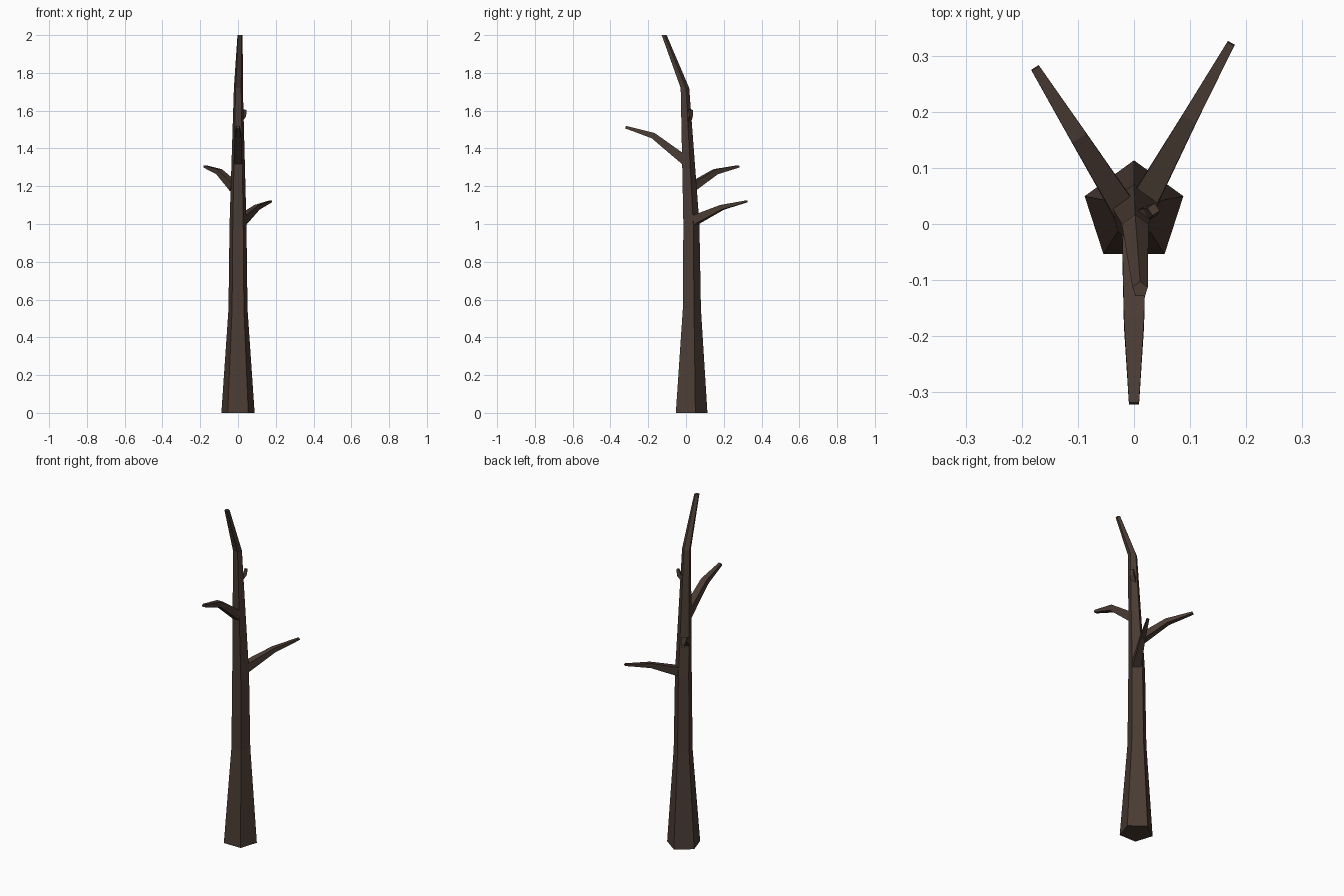
import bpy, bmesh, math
from mathutils import Vector

if "Cube" in bpy.data.objects:
    bpy.data.objects.remove(bpy.data.objects["Cube"])

bark = bpy.data.materials.new("bark")
bark.diffuse_color = (0.07, 0.045, 0.034, 1)
bark.use_nodes = True
bark.node_tree.nodes["Principled BSDF"].inputs["Base Color"].default_value = bark.diffuse_color


def make_tube(name, rings):
    """Bridge a list of point rings into a closed, flat-shaded tube."""
    bm = bmesh.new()
    loops = [[bm.verts.new(p) for p in ring] for ring in rings]
    n = len(loops[0])
    for a, b in zip(loops, loops[1:]):
        for i in range(n):
            j = (i + 1) % n
            bm.faces.new((a[i], a[j], b[j], b[i]))
    bm.faces.new(loops[0][::-1])
    bm.faces.new(loops[-1])
    bmesh.ops.recalc_face_normals(bm, faces=bm.faces)
    me = bpy.data.meshes.new(name)
    bm.to_mesh(me)
    bm.free()
    me.materials.append(bark)
    ob = bpy.data.objects.new(name, me)
    bpy.context.collection.objects.link(ob)


def branch(name, path, sides=4):
    """Tapered limb along (x, y, z, half width, half height) points."""
    pts = [Vector(p[:3]) for p in path]
    rings = []
    for i, p in enumerate(path):
        d = (pts[min(i + 1, len(pts) - 1)] - pts[max(i - 1, 0)]).normalized()
        side = d.cross(Vector((0, 0, 1))).normalized()
        up = side.cross(d)
        k = math.sqrt(2)
        angles = [math.pi / sides + math.tau * s / sides for s in range(sides)]
        rings.append([pts[i] + side * (k * p[3] * math.cos(a)) + up * (k * p[4] * math.sin(a))
                      for a in angles])
    make_tube(name, rings)


# Five-sided trunk: flared foot, slim stem, tip bent forward (x, y, z, radius)
trunk = [(0, 0.021, 0, 0.0925), (0, 0.026, 0.55, 0.053), (0, 0.024, 1.0, 0.047),
         (0.002, -0.008, 1.72, 0.025), (0.011, -0.117, 2.0, 0.0145)]
make_tube("trunk", [[(x + r * math.cos(math.pi / 2 + math.tau * i / 5),
                      y + r * math.sin(math.pi / 2 + math.tau * i / 5), z) for i in range(5)]
                    for x, y, z, r in trunk])

# Bare branches, rooted inside the trunk
branch("front_branch", [(0, 0.01, 1.325, 0.022, 0.026), (0, -0.174, 1.468, 0.018, 0.016),
                        (0, -0.32, 1.513, 0.009, 0.007)])
branch("right_branch", [(0.015, 0.035, 1.015, 0.024, 0.025), (0.1, 0.19, 1.088, 0.014, 0.013),
                        (0.173, 0.322, 1.12, 0.007, 0.005)])
branch("left_branch", [(-0.02, 0.03, 1.195, 0.022, 0.022), (-0.1, 0.157, 1.277, 0.015, 0.014),
                       (-0.176, 0.278, 1.305, 0.008, 0.006)])

# Small broken twig near the top
branch("twig_stub", [(0.005, 0.01, 1.545, 0.013, 0.013), (0.029, 0.022, 1.575, 0.011, 0.011),
                     (0.035, 0.026, 1.605, 0.008, 0.008)])
